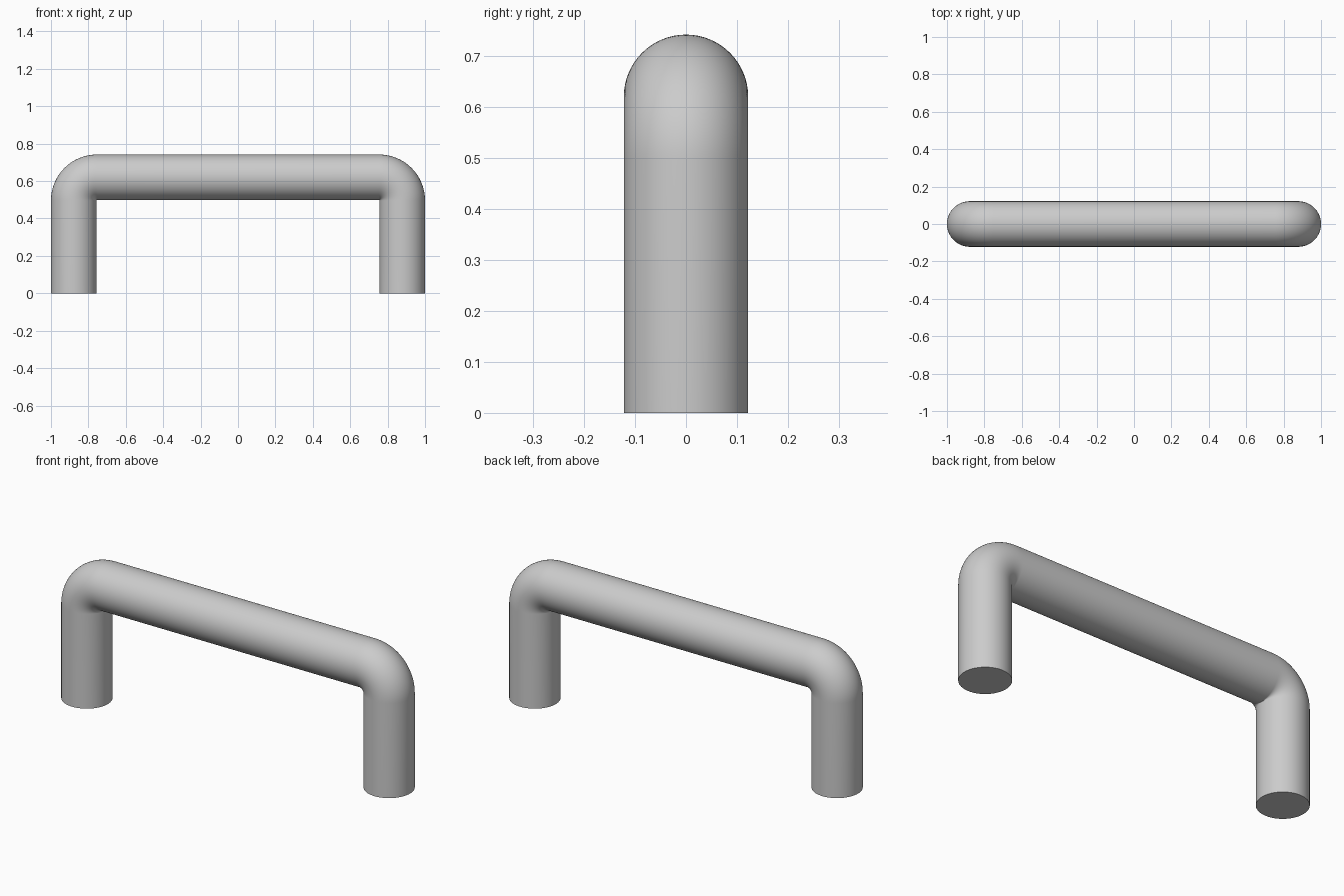
import bpy, bmesh
from math import sin, cos, pi, radians

if "Cube" in bpy.data.objects:
    bpy.data.objects.remove(bpy.data.objects["Cube"])

TUBE_R = 0.122     # tube radius
BEND_R = 0.124     # centreline radius of the elbows
BEND_X = 1.0 - TUBE_R - BEND_R
BEND_Z = 0.742 - TUBE_R - BEND_R
SIDES, STEPS = 64, 24

# Centreline stations (x, z, sweep angle): left foot, left elbow, right elbow, right foot
stations = [(-BEND_X - BEND_R, 0.0, 0.0)]
for side, start in ((-1, 0.0), (1, pi / 2)):
    for i in range(STEPS + 1):
        a = start + i / STEPS * pi / 2
        stations.append((side * BEND_X - BEND_R * cos(a), BEND_Z + BEND_R * sin(a), a))
stations.append((BEND_X + BEND_R, 0.0, pi))

# One circular ring per station, joined into a continuous tube
bm = bmesh.new()
rings = []
for x, z, a in stations:
    ring = []
    for k in range(SIDES):
        t = 2 * pi * k / SIDES
        out = TUBE_R * cos(t)
        ring.append(bm.verts.new((x - out * cos(a), TUBE_R * sin(t), z + out * sin(a))))
    rings.append(ring)
for r0, r1 in zip(rings, rings[1:]):
    for k in range(SIDES):
        n = (k + 1) % SIDES
        bm.faces.new((r0[k], r0[n], r1[n], r1[k]))

# Flat feet
bm.faces.new(rings[0])
bm.faces.new(rings[-1])
bmesh.ops.recalc_face_normals(bm, faces=bm.faces)

mesh = bpy.data.meshes.new("pull_handle")
bm.to_mesh(mesh)
bm.free()
handle = bpy.data.objects.new("pull_handle", mesh)
bpy.context.collection.objects.link(handle)
bpy.context.view_layer.objects.active = handle
handle.select_set(True)
bpy.ops.object.shade_smooth_by_angle(angle=radians(40))
